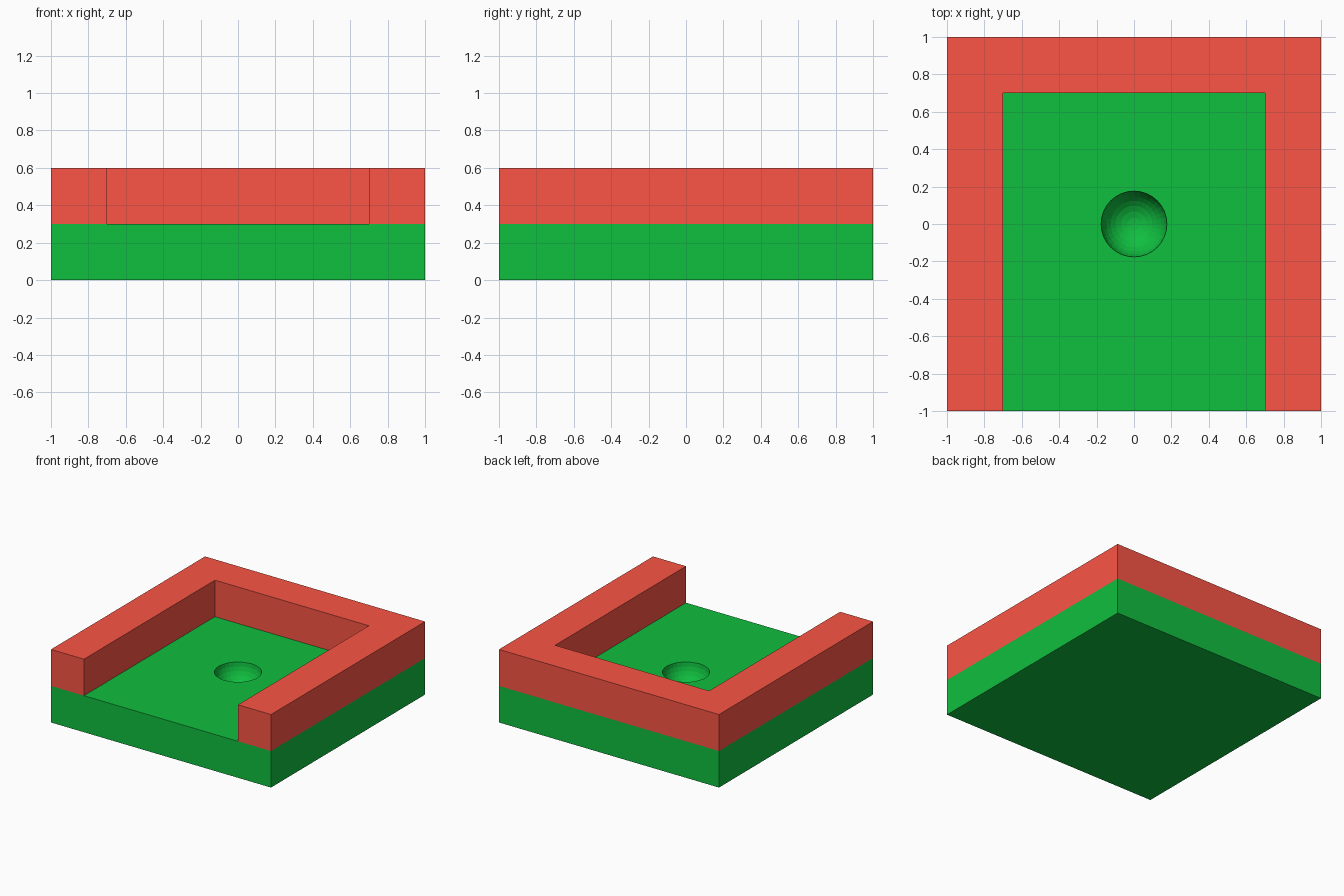
import bpy, bmesh

if "Cube" in bpy.data.objects:
    bpy.data.objects.remove(bpy.data.objects["Cube"])


def material(name, color):
    mat = bpy.data.materials.new(name)
    mat.diffuse_color = color
    mat.use_nodes = True
    mat.node_tree.nodes["Principled BSDF"].inputs["Base Color"].default_value = mat.diffuse_color
    return mat


def prism(name, outline, z0, z1, mat):
    """Extrude a closed outline from z0 up to z1."""
    bm = bmesh.new()
    face = bm.faces.new([bm.verts.new((x, y, z0)) for x, y in outline])
    top = bmesh.ops.extrude_face_region(bm, geom=[face], use_keep_orig=True)["geom"]
    bmesh.ops.translate(bm, vec=(0, 0, z1 - z0),
                        verts=[v for v in top if isinstance(v, bmesh.types.BMVert)])
    bmesh.ops.recalc_face_normals(bm, faces=bm.faces)
    mesh = bpy.data.meshes.new(name)
    bm.to_mesh(mesh)
    bm.free()
    mesh.materials.append(mat)
    obj = bpy.data.objects.new(name, mesh)
    bpy.context.collection.objects.link(obj)
    return obj


green = material("green", (0.005, 0.52, 0.05, 1))
red = material("red", (0.96, 0.09, 0.06, 1))

# Square floor slab
base = prism("base", [(-1, -1), (1, -1), (1, 1), (-1, 1)], 0, 0.3, green)

# U-shaped wall, open at the front
prism("wall", [(-1, -1), (-0.7, -1), (-0.7, 0.7), (0.7, 0.7),
               (0.7, -1), (1, -1), (1, 1), (-1, 1)], 0.3, 0.6, red)

# Round faceted dimple cut into the floor
bpy.ops.mesh.primitive_uv_sphere_add(segments=32, ring_count=16,
                                     radius=0.176, location=(0, 0, 0.3))
cutter = bpy.context.object
cutter.name = "dimple_cutter"
cutter.data.materials.append(green)
cutter.hide_render = True

cut = base.modifiers.new("dimple", 'BOOLEAN')
cut.operation = 'DIFFERENCE'
cut.solver = 'EXACT'
cut.object = cutter
bpy.context.view_layer.objects.active = base
bpy.ops.object.modifier_apply(modifier=cut.name)
bpy.data.objects.remove(cutter)
